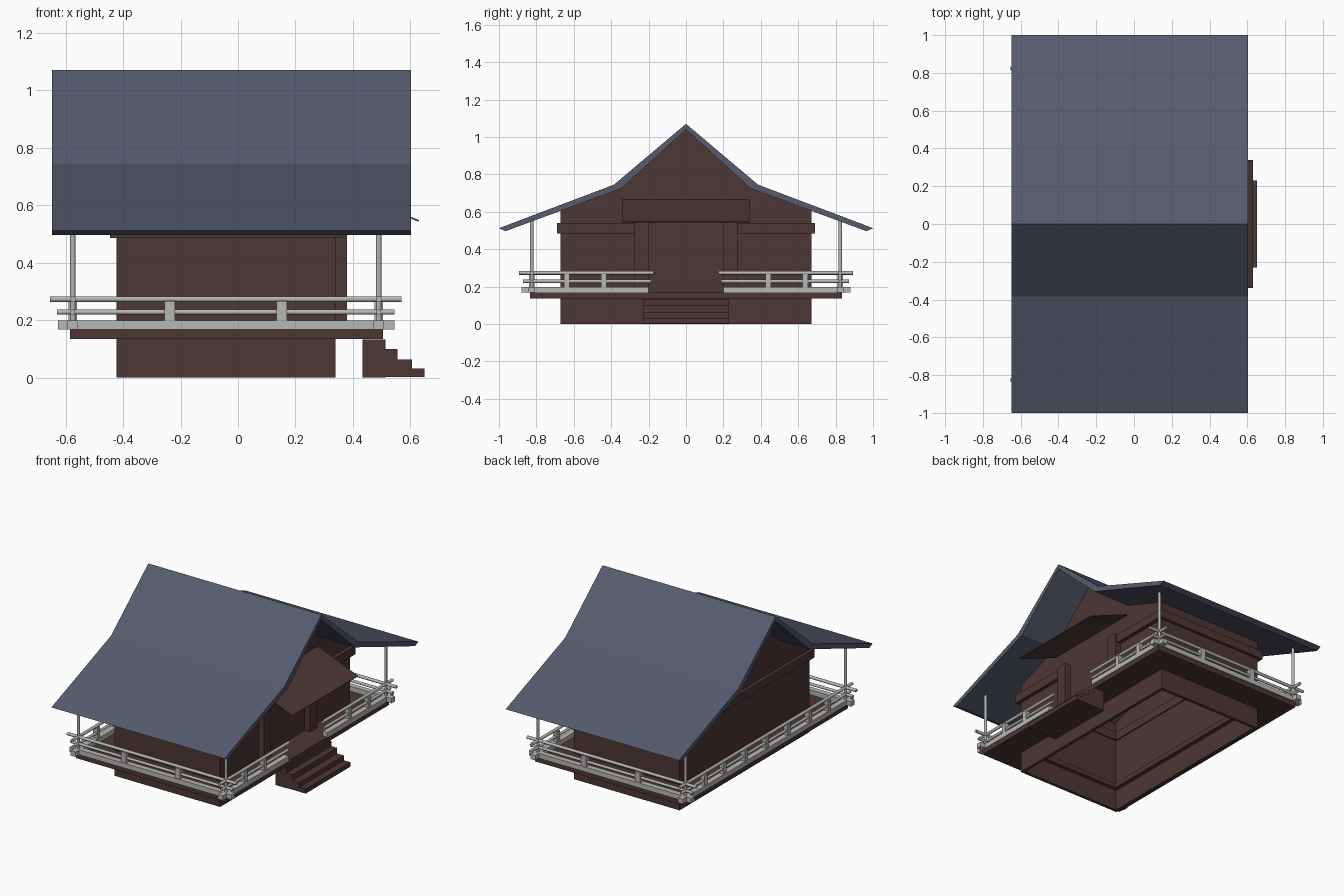
import bpy, bmesh, math
from mathutils import Vector

if "Cube" in bpy.data.objects:
    bpy.data.objects.remove(bpy.data.objects["Cube"])


def material(name, rgb):
    m = bpy.data.materials.new(name)
    m.diffuse_color = (*rgb, 1)
    m.use_nodes = True
    m.node_tree.nodes["Principled BSDF"].inputs["Base Color"].default_value = m.diffuse_color
    return m


ROOF = material("slate_blue", (0.092, 0.105, 0.155))
WOOD = material("dark_brown", (0.074, 0.038, 0.035))
RAIL = material("light_grey", (0.47, 0.48, 0.46))


def finish(name, bm, mat):
    bmesh.ops.recalc_face_normals(bm, faces=bm.faces)
    me = bpy.data.meshes.new(name)
    bm.to_mesh(me)
    bm.free()
    me.materials.append(mat)
    ob = bpy.data.objects.new(name, me)
    bpy.context.collection.objects.link(ob)
    return ob


def boxes(name, items, mat):
    """Each item is (x0, x1, y0, y1, z0, z1)."""
    bm = bmesh.new()
    for x0, x1, y0, y1, z0, z1 in items:
        vs = bmesh.ops.create_cube(bm, size=1)["verts"]
        for v in vs:
            v.co = Vector((x0 + (v.co.x + .5) * (x1 - x0),
                           y0 + (v.co.y + .5) * (y1 - y0),
                           z0 + (v.co.z + .5) * (z1 - z0)))
    return finish(name, bm, mat)


def ring(x0, x1, y, z0, z1, w):
    """Four boxes forming a rectangular frame of width w."""
    return [(x0, x0 + w, -y, y, z0, z1), (x1 - w, x1, -y, y, z0, z1),
            (x0 + w, x1 - w, -y, -y + w, z0, z1), (x0 + w, x1 - w, y - w, y, z0, z1)]


def prism(name, pts, axis, a, b, mat):
    """Extrude a profile: axis 'x' takes (y, z) points, axis 'y' takes (x, z)."""
    bm = bmesh.new()
    put = (lambda p, t: (t, p[0], p[1])) if axis == "x" else (lambda p, t: (p[0], t, p[1]))
    va = [bm.verts.new(put(p, a)) for p in pts]
    vb = [bm.verts.new(put(p, b)) for p in pts]
    bm.faces.new(va)
    bm.faces.new(vb[::-1])
    for i in range(len(pts)):
        j = (i + 1) % len(pts)
        bm.faces.new((va[i], vb[i], vb[j], va[j]))
    return finish(name, bm, mat)


def rod(name, p, q, r):
    p, q = Vector(p), Vector(q)
    bm = bmesh.new()
    bmesh.ops.create_cone(bm, cap_ends=True, segments=12, radius1=r, radius2=r,
                          depth=(q - p).length)
    rot = (q - p).to_track_quat("Z", "Y")
    for v in bm.verts:
        v.co = rot @ v.co + (p + q) / 2
    for f in bm.faces:
        f.smooth = len(f.verts) == 4
    ob = finish(name, bm, RAIL)
    for e in ob.data.edges:
        a, b = (ob.data.vertices[i].co for i in e.vertices)
        e.use_edge_sharp = abs((a - b).dot((q - p).normalized())) < 1e-4
    return ob


# bent gable roof
outer = [(0, 1.07), (0.385, 0.745), (1.0, 0.512)]
inner = [(0.965, 0.496), (0.345, 0.725), (0, 1.04)]
half = outer + inner
prism("roof", half + [(-y, z) for y, z in reversed(half[1:-1])], "x", -0.648, 0.603, ROOF)

# gable walls and side walls, open underneath
gable = [(0.67, 0), (0.67, 0.606), (0.345, 0.727), (0, 1.042),
         (-0.345, 0.727), (-0.67, 0.606), (-0.67, 0)]
prism("back_gable_wall", gable, "x", -0.423, -0.403, WOOD)
prism("entrance_gable_wall", gable, "x", 0.32, 0.34, WOOD)
boxes("side_walls", [(-0.403, 0.32, s * 0.66 - 0.01, s * 0.66 + 0.01, 0, 0.604)
                     for s in (-1, 1)], WOOD)

# deck and wall beam
boxes("deck", ring(-0.585, 0.505, 0.835, 0.135, 0.167, 0.21), WOOD)
beam = ring(-0.445, 0.365, 0.69, 0.485, 0.54, 0.05)
beam[1:2] = [(0.315, 0.365, -0.69, -0.2, 0.485, 0.54), (0.315, 0.365, 0.2, 0.69, 0.485, 0.54)]
boxes("wall_beam", beam, WOOD)

# door posts
boxes("door_posts", [(0.34, 0.38, min(s * 0.2, s * 0.275), max(s * 0.2, s * 0.275), 0.16, 0.545)
                     for s in (-1, 1)], WOOD)

# entrance canopy
prism("entrance_canopy", [(0.335, 0.667), (0.63, 0.548), (0.628, 0.543), (0.335, 0.66)],
      "y", -0.34, 0.34, WOOD)

# steps
prism("steps", [(0.433, 0.002), (0.65, 0.002), (0.65, 0.032), (0.606, 0.032), (0.606, 0.063),
                (0.555, 0.063), (0.555, 0.1), (0.513, 0.1), (0.513, 0.133), (0.433, 0.133)],
      "y", -0.23, 0.23, WOOD)
boxes("step_base", [(0.433, 0.513, -0.23, 0.23, 0, 0.133)], WOOD)

# railing: sill, middle rail, top rail, blocks and roof posts
XB, XF, Y = -0.575, 0.49, 0.825
W = 0.018
sills, blocks = [], []
for s in (-1, 1):
    y = s * Y
    sills.append((-0.627, 0.545, y - W, y + W, 0.167, 0.199))
    lo, hi = sorted((s * 0.2, s * 0.88))
    sills.append((XF - W, XF + W, lo, hi, 0.167, 0.1985))
    for x in (-0.238, 0.152):
        blocks.append((x - W, x + W, y - 0.015, y + 0.015, 0.199, 0.266))
    for by in (0.44, 0.637):
        for x in (XB, XF):
            blocks.append((x - 0.015, x + 0.015, s * by - 0.015, s * by + 0.015, 0.198, 0.266))
    for z, r, over, end in ((0.228, 0.009, 0.055, 0.188), (0.273, 0.01, 0.079, 0.175)):
        rod("side_rail", (XB - over, y, z), (XF + over, y, z), r)
        rod("entrance_rail", (XF, s * end, z), (XF, s * (Y + over * 0.85), z), r)
    for x in (XB, XF):
        rod("roof_post", (x, y, 0.167), (x, y, 0.555), 0.009)
sills.append((XB - W, XB + W, -0.88, 0.88, 0.167, 0.1985))
for by in (-0.22, 0, 0.22):
    blocks.append((XB - 0.015, XB + 0.015, by - 0.015, by + 0.015, 0.198, 0.266))
for z, r, e in ((0.228, 0.009, 0.872), (0.273, 0.01, 0.892)):
    rod("back_rail", (XB, -e, z), (XB, e, z), r)
boxes("railing_sill", sills, RAIL)
boxes("railing_blocks", blocks, RAIL)
